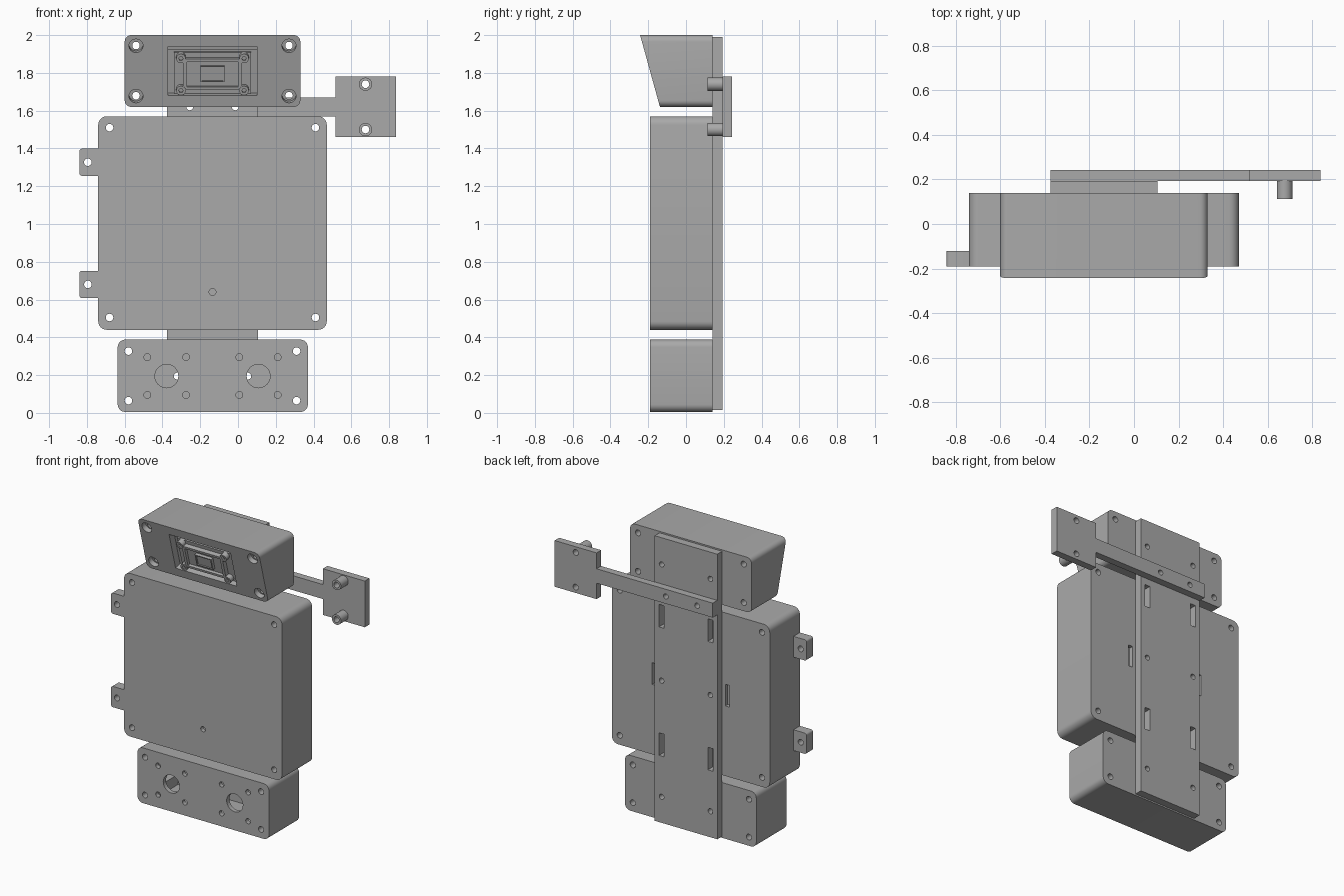
import bpy, bmesh
from math import sin, cos, pi, atan2, radians
from mathutils import Matrix, Vector

if "Cube" in bpy.data.objects:
    bpy.data.objects.remove(bpy.data.objects["Cube"])

grey = bpy.data.materials.new("plain grey")
grey.use_nodes = True
colour = (0.4, 0.4, 0.4, 1)
grey.diffuse_color = colour
grey.node_tree.nodes["Principled BSDF"].inputs["Base Color"].default_value = colour


def prism(bm, outline, y0, y1):
    """Extrude an x-z outline from y0 (front) to y1 (back)."""
    front = bm.faces.new([bm.verts.new((x, y0, z)) for x, z in outline])
    out = bmesh.ops.extrude_face_region(bm, geom=[front])["geom"]
    bmesh.ops.translate(bm, verts=[g for g in out if isinstance(g, bmesh.types.BMVert)],
                        vec=(0, y1 - y0, 0))


def rounded(x0, x1, z0, z1, r=0, n=6):
    if not r:
        return [(x0, z0), (x1, z0), (x1, z1), (x0, z1)]
    pts = []
    for k, (cx, cz) in enumerate([(x1 - r, z1 - r), (x0 + r, z1 - r),
                                  (x0 + r, z0 + r), (x1 - r, z0 + r)]):
        for i in range(n + 1):
            a = (k + i / n) * pi / 2
            pts.append((cx + r * cos(a), cz + r * sin(a)))
    return pts


def circle(x, z, r, n=24):
    return [(x + r * cos(2 * pi * i / n), z + r * sin(2 * pi * i / n)) for i in range(n)]


def make(name, pieces, matrix=None):
    """One object from a list of (outline, y0, y1)."""
    bm = bmesh.new()
    for outline, y0, y1 in pieces:
        prism(bm, outline, y0, y1)
    if matrix:
        bm.transform(matrix)
    bmesh.ops.recalc_face_normals(bm, faces=bm.faces)
    mesh = bpy.data.meshes.new(name)
    bm.to_mesh(mesh)
    bm.free()
    mesh.materials.append(grey)
    ob = bpy.data.objects.new(name, mesh)
    bpy.context.collection.objects.link(ob)
    return ob


def activate(ob):
    bpy.ops.object.select_all(action="DESELECT")
    ob.select_set(True)
    bpy.context.view_layer.objects.active = ob


def cut(ob, pieces, matrix=None):
    cutter = make("cutter", pieces, matrix)
    cutter.hide_render = True
    mod = ob.modifiers.new("cut", "BOOLEAN")
    mod.operation, mod.solver, mod.object = "DIFFERENCE", "EXACT", cutter
    mod.use_self = True
    activate(ob)
    bpy.ops.object.modifier_apply(modifier="cut")
    bpy.data.objects.remove(cutter)


def hollow(ob, x0, x1, z0, z1, y0, y1, wall=0.03, post=0.11):
    """Cross-shaped cavity that leaves a screw post in each corner."""
    cut(ob, [(rounded(x0 + wall, x1 - wall, z0 + post, z1 - post), y0, y1)])
    cut(ob, [(rounded(x0 + post, x1 - post, z0 + wall, z1 - wall), y0, y1)])


def grid(xs, zs):
    return [(x, z) for x in xs for z in zs]


HOLE, BACK, PLATE, ARM = 0.018, 0.14, 0.193, 0.243
FRONT = -0.19
plate_x = (-0.322, 0.052)
mount_holes = [(circle(x, z, HOLE), 0.08, 0.3) for x, z in grid(plate_x, (0.195, 1.0, 1.805))]

# Main enclosure with corner screws, strap slots and side tabs
main = make("main_enclosure", [(rounded(-0.74, 0.47, 0.44, 1.57, 0.045), FRONT, BACK)])
hollow(main, -0.74, 0.47, 0.44, 1.57, FRONT + 0.03, BACK - 0.03)
cut(main, [(circle(x, z, 0.02), -0.3, 0.3) for x, z in grid((-0.68, 0.41), (0.505, 1.51))]
    + [(circle(-0.135, 0.64, HOLE), -0.3, -0.1)]
    + [(rounded(x - 0.016, x + 0.016, 0.925, 1.075), 0.05, 0.3) for x in (-0.415, 0.145)])
cut(main, mount_holes)
tabs = []
for i, z in enumerate((0.68, 1.327)):
    tab = make("side_tab_" + ("lower", "upper")[i],
               [(rounded(-0.84, -0.72, z - 0.072, z + 0.072, 0.015), FRONT, -0.12)])
    cut(tab, [(circle(-0.795, z, 0.02), -0.3, 0)])
    tabs.append(tab)

# Lower sensor box with two large openings
lower = make("lower_box", [(rounded(-0.637, 0.37, 0.005, 0.388, 0.04), FRONT, BACK)])
hollow(lower, -0.637, 0.37, 0.005, 0.388, FRONT + 0.03, BACK - 0.03, post=0.1)
cut(lower, [(circle(x, z, 0.02), -0.3, 0.3) for x, z in grid((-0.58, 0.31), (0.065, 0.327))]
    + [(circle(x, z, HOLE), -0.3, -0.12)
       for x, z in grid((-0.48, -0.275, 0.007, 0.21), (0.095, 0.295))]
    + [(circle(x, 0.195, 0.062, 40), -0.3, -0.12) for x in (-0.378, 0.108)])
cut(lower, mount_holes)

# Upper camera box: front leans forward towards the top
BOTTOM, TOP, LEAN = 1.62, 2.0, 0.105
upper = make("camera_box", [(rounded(-0.6, 0.33, BOTTOM, TOP, 0.035), -0.5, BACK)])
for v in upper.data.vertices:
    if v.co.y < 0:
        v.co.y = -0.138 - (v.co.z - BOTTOM) / (TOP - BOTTOM) * LEAN
slant = atan2(LEAN, TOP - BOTTOM)
lean = Matrix.Translation((-0.135, -0.1905, 1.81)) @ Matrix.Rotation(slant, 4, "X")
corners = grid((-0.405, 0.405), (-0.138, 0.138))
cut(upper, [(rounded(-0.235, 0.235, -0.135, 0.135), -0.1, 0.05)], lean)
cut(upper, [(circle(x, z, 0.037), -0.1, 0.035) for x, z in corners], lean)
cut(upper, [(circle(x - 0.135, z + 1.812, 0.02), -0.4, 0.3)
            for x, z in grid((-0.405, 0.405), (-0.133, 0.133))])
cut(upper, mount_holes)

# Camera module seated in the leaning recess
MID = -0.02
posts = grid((-0.167, 0.167), (MID - 0.088, MID + 0.088))
board = make("camera_board", [(rounded(-0.205, 0.205, MID - 0.112, MID + 0.112), 0.035, 0.055)], lean)
frame = make("camera_frame", [(rounded(-0.155, 0.155, MID - 0.085, MID + 0.085), 0.005, 0.04)], lean)
cut(frame, [(rounded(-0.135, 0.135, MID - 0.068, MID + 0.068), -0.1, 0.025)], lean)
lens = make("camera_lens", [(rounded(-0.063, 0.063, MID - 0.042, MID + 0.042), 0.005, 0.04)], lean)
cut(lens, [(rounded(-0.055, 0.055, MID - 0.035, MID + 0.035), -0.1, 0.012)], lean)
screws = make("camera_screws", [(circle(x, z, 0.025), 0.0, 0.045) for x, z in posts], lean)
cut(screws, [(circle(x, z, 0.012, 6), -0.1, 0.012) for x, z in posts], lean)
rail = make("recess_rail", [(rounded(-0.235, 0.235, 0.11, 0.135), 0.025, 0.055)], lean)

# Long back plate joining the three boxes
plate = make("back_plate", [(rounded(-0.375, 0.105, 0.015, 1.99), BACK, PLATE)])
arm_holes = [(circle(x, 1.62, HOLE), 0, 0.4) for x in (-0.255, -0.015)]
cut(plate, mount_holes + arm_holes
    + [(rounded(x - 0.02, x + 0.02, z - 0.078, z + 0.078), 0, 0.4)
       for x, z in grid(plate_x, (0.555, 1.445))])

# Side arm with square paddle and two hollow pegs
arm = make("side_arm", [([(-0.375, 1.57), (0.515, 1.57), (0.515, 1.46), (0.837, 1.46),
                          (0.837, 1.78), (0.515, 1.78), (0.515, 1.67), (-0.375, 1.67)],
                         PLATE, ARM)])
peg_spots = [(0.675, 1.5), (0.675, 1.74)]
cut(arm, arm_holes + [(circle(x, z, 0.02), 0, 0.4) for x, z in peg_spots])
pegs = make("arm_pegs", [(circle(x, z, 0.035), 0.113, PLATE) for x, z in peg_spots])
cut(pegs, [(circle(x, z, 0.02), 0, 0.4) for x, z in peg_spots])

for ob in [main, lower, upper, board, frame, lens, screws, rail, plate, arm, pegs] + tabs:
    activate(ob)
    bpy.ops.object.shade_smooth_by_angle(angle=radians(30))
